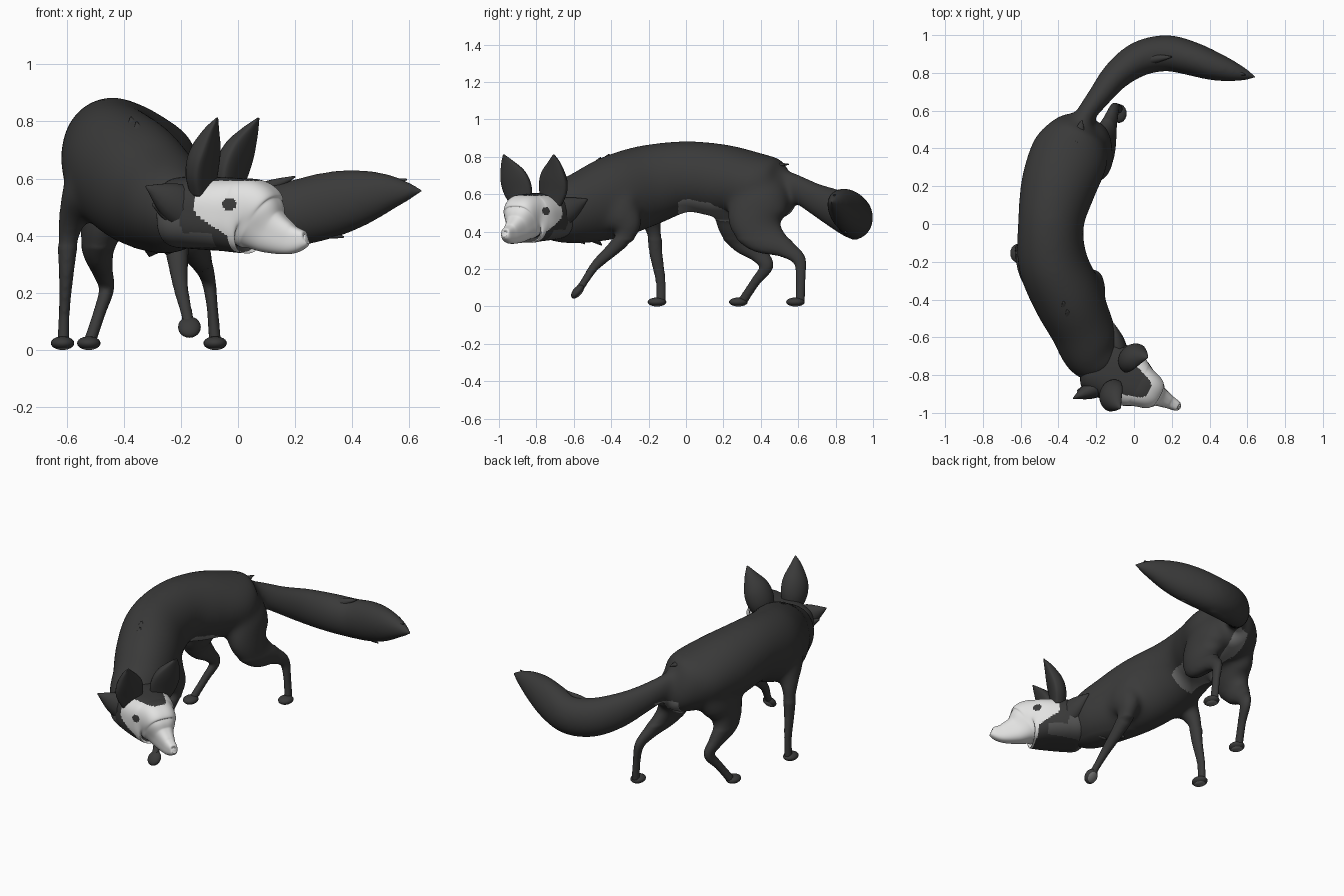
import bpy, bmesh, math
from mathutils import Vector as V


def material(name, c):
    m = bpy.data.materials.new(name)
    m.diffuse_color = (c, c, c * 0.99, 1)
    return m


MATS = [material("charcoal fur", 0.042), material("grey cheek fur", 0.09), material("white mask", 0.76),
        material("pale grey underside", 0.19)]
Z, Y = V((0, 0, 1)), V((0, 1, 0))
FWD, LEFT = V((0.88, -0.475, 0)), V((0.475, 0.88, 0))
HEAD = V((-0.215, -0.725, 0))


def head_pt(f, l, z):
    return HEAD + FWD * f + LEFT * l + Z * z


def smooth(a, b, c, d, t):
    return 0.5 * (2 * b + (c - a) * t + (2 * a - 5 * b + 4 * c - d) * t * t + (3 * b - a - 3 * c + d) * t ** 3)


def finish(name, bm, rule):
    bmesh.ops.recalc_face_normals(bm, faces=bm.faces[:])
    bm.normal_update()
    for f in bm.faces:
        f.smooth = True
        f.material_index = rule(f.calc_center_median(), f.normal) if callable(rule) else rule
    me = bpy.data.meshes.new(name)
    bm.to_mesh(me)
    bm.free()
    for m in MATS:
        me.materials.append(m)
    ob = bpy.data.objects.new(name, me)
    bpy.context.collection.objects.link(ob)
    return ob


def loft(name, keys, ref=Z, n=28, steps=6, rule=0, cup=1.0, square=1.0):
    """Smooth tube through keys (x, y, z, half width, half height)."""
    k = [keys[0]] + list(keys) + [keys[-1]]
    rows = []
    for i in range(1, len(k) - 2):
        for s in range(steps):
            rows.append([smooth(*q, s / steps) for q in zip(k[i - 1], k[i], k[i + 1], k[i + 2])])
    rows.append(list(keys[-1]))
    pts = [V(r[:3]) for r in rows]
    bm, rings = bmesh.new(), []
    for i, r in enumerate(rows):
        t = (pts[min(i + 1, len(pts) - 1)] - pts[max(i - 1, 0)]).normalized()
        up = (ref - t * ref.dot(t)).normalized()
        side = t.cross(up)
        ring = []
        for j in range(n):
            a = 2 * math.pi * (j + 0.5) / n
            c, h = (math.copysign(abs(q) ** square, q) for q in (math.cos(a), math.sin(a)))
            h *= max(r[4], 0.002) * (cup if h > 0 else 1)
            ring.append(bm.verts.new(pts[i] + side * c * max(r[3], 0.002) + up * h))
        rings.append(ring)
    for a, b in zip(rings, rings[1:]):
        for j in range(n):
            bm.faces.new((a[j], a[(j + 1) % n], b[(j + 1) % n], b[j]))
    bm.faces.new(rings[0])
    bm.faces.new(rings[-1])
    return finish(name, bm, rule)


def tuft(name, base, tip, w, h, rule=0):
    b, t = V(base), V(tip)
    m = b.lerp(t, 0.5)
    return loft(name, [(*b, w, h), (*m, w * 0.7, h * 0.7), (*t, 0.003, 0.003)], n=12, steps=4, rule=rule)


def ball(name, c, r, rule=0, tilt=0):
    bm = bmesh.new()
    bmesh.ops.create_uvsphere(bm, u_segments=20, v_segments=12, radius=1)
    bmesh.ops.scale(bm, vec=r, verts=bm.verts)
    ob = finish(name, bm, rule)
    ob.location = c
    ob.rotation_euler.x = tilt
    return ob


def blend(name, parts, rule):
    """Fuse overlapping parts into one skin and soften the joints."""
    bm = bmesh.new()
    for p in parts:
        bm.from_mesh(p.data)
        bpy.data.objects.remove(p)
    tmp = finish("blend helper", bm, 0)
    mod = tmp.modifiers.new("fuse", 'REMESH')
    mod.mode, mod.voxel_size = 'VOXEL', 0.0095
    me = bpy.data.meshes.new_from_object(tmp.evaluated_get(bpy.context.evaluated_depsgraph_get()))
    bpy.data.objects.remove(tmp)
    bm = bmesh.new()
    bm.from_mesh(me)
    for passes, low in ((2, 0), (35, 0.36)):
        verts = [v for v in bm.verts if v.co.z > low]
        for _ in range(passes):
            bmesh.ops.smooth_vert(bm, verts=verts, factor=0.5, use_axis_x=True, use_axis_y=True, use_axis_z=True)
    return finish(name, bm, rule)


# body and neck
body = loft("torso", [
    (-0.255, 0.57, 0.64, 0.02, 0.04), (-0.268, 0.545, 0.63, 0.08, 0.12), (-0.295, 0.49, 0.625, 0.15, 0.16),
    (-0.335, 0.38, 0.645, 0.205, 0.175), (-0.40, 0.2, 0.67, 0.20, 0.196), (-0.44, 0, 0.695, 0.175, 0.19),
    (-0.43, -0.2, 0.65, 0.184, 0.216), (-0.355, -0.38, 0.588, 0.186, 0.222), (-0.28, -0.54, 0.533, 0.17, 0.195),
    (-0.22, -0.68, 0.50, 0.155, 0.16), (-0.14, -0.76, 0.49, 0.11, 0.11)], n=40, steps=8)

# hind legs
lh = loft("left_hind_leg", [
    (-0.25, 0.40, 0.67, 0.07, 0.12), (-0.22, 0.40, 0.58, 0.095, 0.15), (-0.195, 0.38, 0.47, 0.085, 0.16),
    (-0.165, 0.42, 0.385, 0.06, 0.118), (-0.13, 0.53, 0.312, 0.038, 0.056), (-0.105, 0.605, 0.25, 0.026, 0.036),
    (-0.09, 0.613, 0.15, 0.02, 0.026), (-0.08, 0.61, 0.02, 0.022, 0.026)], ref=Y)
rh = loft("right_hind_leg", [
    (-0.41, 0.35, 0.67, 0.08, 0.12), (-0.44, 0.33, 0.57, 0.095, 0.155), (-0.47, 0.295, 0.45, 0.082, 0.14),
    (-0.49, 0.32, 0.36, 0.058, 0.09), (-0.475, 0.39, 0.28, 0.037, 0.05), (-0.46, 0.43, 0.215, 0.027, 0.037),
    (-0.485, 0.37, 0.13, 0.022, 0.026), (-0.52, 0.30, 0.025, 0.022, 0.026)], ref=Y)

# front legs: right one planted, left one lifted in stride
rf = loft("right_front_leg", [
    (-0.50, -0.25, 0.66, 0.06, 0.10), (-0.535, -0.235, 0.57, 0.075, 0.11), (-0.575, -0.195, 0.475, 0.055, 0.065),
    (-0.594, -0.17, 0.39, 0.039, 0.042), (-0.60, -0.16, 0.28, 0.027, 0.035), (-0.608, -0.135, 0.13, 0.019, 0.027),
    (-0.612, -0.135, 0.02, 0.022, 0.026)], ref=Y)
lf = loft("left_front_leg", [
    (-0.29, -0.38, 0.60, 0.07, 0.12), (-0.24, -0.37, 0.51, 0.088, 0.13), (-0.22, -0.32, 0.435, 0.065, 0.09),
    (-0.215, -0.33, 0.375, 0.046, 0.052), (-0.21, -0.39, 0.308, 0.036, 0.037), (-0.20, -0.485, 0.218, 0.026, 0.027),
    (-0.18, -0.545, 0.13, 0.020, 0.021), (-0.172, -0.575, 0.085, 0.023, 0.023)], ref=V((0, 0.6, 0.8)))

# tail
tail = loft("tail", [
    (-0.29, 0.50, 0.67, 0.055, 0.07), (-0.255, 0.58, 0.638, 0.054, 0.075), (-0.18, 0.68, 0.582, 0.064, 0.085),
    (-0.09, 0.79, 0.528, 0.079, 0.105), (0.03, 0.875, 0.485, 0.094, 0.116), (0.17, 0.905, 0.475, 0.097, 0.117),
    (0.30, 0.877, 0.503, 0.092, 0.12), (0.42, 0.837, 0.532, 0.079, 0.105), (0.54, 0.803, 0.553, 0.052, 0.065),
    (0.66, 0.773, 0.557, 0.008, 0.008)])


# pale patches on the belly and beneath the tail
def belly(c, n):
    under = n.z < -0.6 and -0.04 < c.y < 0.32 and abs(c.x + 0.36) < 0.1 and c.z > 0.42
    rear = c.y > 0.34 and -0.35 < c.x < -0.25 and 0.40 < c.z < 0.57 and (n.y > 0.1 or n.z < -0.5)
    return 3 if under or rear else 0


blend("body_legs_and_tail", [body, lh, rh, rf, lf, tail], belly)


# head with mask, cheek patches and eyes coloured by position
def face_rule(c, n):
    d = c - HEAD
    f, l, z = d.dot(FWD), abs(d.dot(LEFT)), c.z
    if math.hypot(z - 0.51, f - 0.275) < 0.022 and l > 0.06:
        return 0
    if z < 0.40:
        edge = 0.265
    elif z < 0.48:
        edge = 0.265 - (z - 0.40) / 0.08 * 0.11
    else:
        edge = 0.155 + max(0, z - 0.54) * 0.8
    if f > edge and z < 0.592:
        return 2
    return 1 if (f < 0.10 and 0.36 < z < 0.50) or (0.36 < z < 0.41 and f < 0.21) else 0


def head_keys(rows):
    return [(*head_pt(f, 0, z), w, h) for f, z, w, h in rows]


loft("head", head_keys([
    (-0.03, 0.48, 0.09, 0.09), (0.01, 0.48, 0.15, 0.12), (0.09, 0.48, 0.16, 0.127), (0.20, 0.475, 0.148, 0.129),
    (0.26, 0.47, 0.13, 0.13), (0.305, 0.466, 0.105, 0.129), (0.335, 0.445, 0.087, 0.107),
    (0.38, 0.414, 0.058, 0.079), (0.45, 0.388, 0.038, 0.054), (0.505, 0.386, 0.026, 0.032),
    (0.518, 0.388, 0.012, 0.014)]), n=128, steps=13, rule=face_rule, square=0.74)

# ears and cheek ruffs on both sides
for s, side in ((1, "left"), (-1, "right")):
    loft(side + "_ear", [
        (*head_pt(0.165, s * 0.09, 0.55), 0.06, 0.055), (*head_pt(0.175, s * 0.106, 0.62), 0.082, 0.07),
        (*head_pt(0.195, s * 0.122, 0.69), 0.077, 0.066), (*head_pt(0.222, s * 0.142, 0.76), 0.040, 0.036),
        (*head_pt(0.245, s * 0.152, 0.812), 0.004, 0.004)], ref=FWD, cup=0.35)
    tuft(side + "_cheek_ruff", head_pt(0.10, s * 0.09, 0.49), head_pt(0.0, s * 0.225, 0.573), 0.06, 0.085)
    tuft(side + "_lower_ruff", head_pt(0.09, s * 0.10, 0.47), head_pt(0.0, s * 0.18, 0.51), 0.05, 0.06)


# paws with pale soles
def sole(c, n):
    return 3 if n.z < -0.9 else 0


for name, c in (("right_front", (-0.614, -0.155, 0.024)), ("left_hind", (-0.08, 0.585, 0.024)),
                ("right_hind", (-0.522, 0.28, 0.024))):
    ball(name + "_paw", c, (0.041, 0.05, 0.024), sole)
ball("left_front_paw", (-0.17, -0.58, 0.08), (0.04, 0.045, 0.024), sole, 0.85)

# loose fur tufts on chest, shoulders, rump and tail
for i, (b, t, w, h) in enumerate([
        ((-0.27, -0.54, 0.40), (-0.31, -0.45, 0.328), 0.07, 0.03),
        ((-0.22, -0.62, 0.39), (-0.25, -0.54, 0.335), 0.06, 0.025),
        ((-0.32, -0.57, 0.69), (-0.355, -0.455, 0.798), 0.05, 0.014),
        ((-0.34, -0.52, 0.72), (-0.375, -0.41, 0.815), 0.05, 0.014),
        ((-0.33, 0.30, 0.80), (-0.305, 0.44, 0.805), 0.06, 0.014),
        ((-0.31, 0.40, 0.755), (-0.275, 0.55, 0.76), 0.05, 0.02),
        ((0.06, 0.87, 0.55), (0.20, 0.885, 0.607), 0.03, 0.03),
        ((0.22, 0.88, 0.43), (0.37, 0.85, 0.395), 0.03, 0.035),
        ((0.46, 0.82, 0.57), (0.59, 0.79, 0.597), 0.025, 0.025)]):
    tuft(f"fur_tuft_{i}", b, t, w, h)
